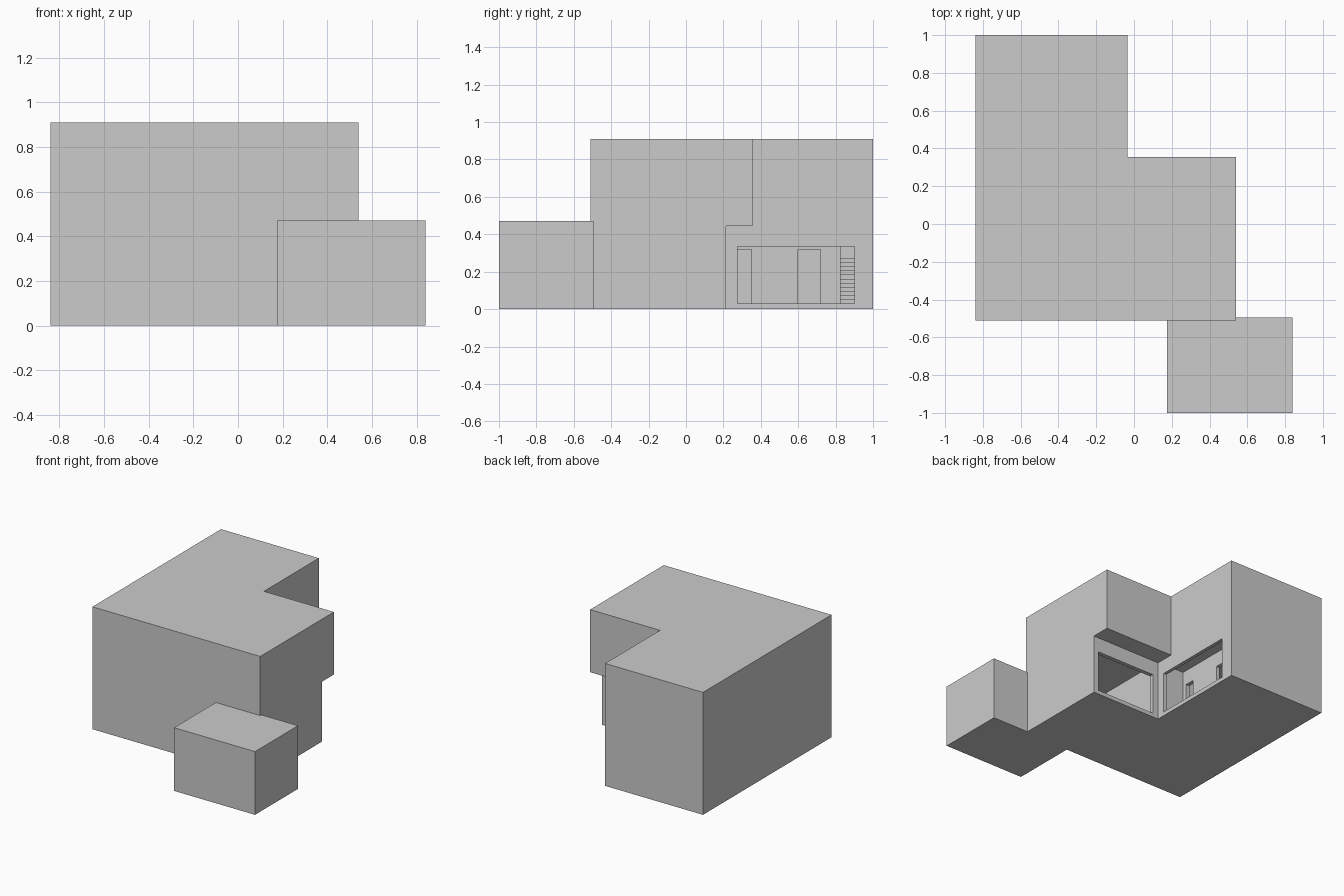
import bpy, bmesh

if "Cube" in bpy.data.objects:
    bpy.data.objects.remove(bpy.data.objects["Cube"])


def prism(name, outline, z0, z1):
    """Closed solid from a plan outline, extruded from z0 to z1."""
    bm = bmesh.new()
    base = bm.faces.new([bm.verts.new((x, y, z0)) for x, y in outline])
    top = bmesh.ops.extrude_face_region(bm, geom=[base])
    verts = [g for g in top["geom"] if isinstance(g, bmesh.types.BMVert)]
    bmesh.ops.translate(bm, verts=verts, vec=(0, 0, z1 - z0))
    if base.is_valid is False or len(bm.faces) < len(outline) + 2:
        bm.faces.new([v for v in bm.verts if v not in verts])
    bmesh.ops.recalc_face_normals(bm, faces=bm.faces)
    mesh = bpy.data.meshes.new(name)
    bm.to_mesh(mesh)
    bm.free()
    obj = bpy.data.objects.new(name, mesh)
    bpy.context.collection.objects.link(obj)
    return obj


def box(name, x0, x1, y0, y1, z0, z1):
    return prism(name, [(x0, y0), (x1, y0), (x1, y1), (x0, y1)], z0, z1)


def l_plan(inner_y):
    return [(-0.84, -0.51), (0.54, -0.51), (0.54, inner_y),
            (-0.035, inner_y), (-0.035, 1.0), (-0.84, 1.0)]


def carve(target, *bounds):
    cutter = box("cutter", *bounds)
    cutter.hide_render = True
    mod = target.modifiers.new("carve", 'BOOLEAN')
    mod.operation = 'DIFFERENCE'
    mod.solver = 'EXACT'
    mod.object = cutter
    bpy.context.view_layer.objects.active = target
    bpy.ops.object.modifier_apply(modifier=mod.name)
    bpy.data.objects.remove(cutter)


FLOOR, CEILING, HEAD = 0.03, 0.43, 0.335

# Main storeys: the upper one overhangs the set-back ground floor
ground = prism("ground_floor", l_plan(0.215), 0, 0.445)
prism("upper_floor", l_plan(0.355), 0.445, 0.91)

# Low front annex
box("annex", 0.175, 0.84, -1.0, -0.495, 0, 0.47)

# Rooms behind the two wide openings
carve(ground, -0.01, 0.515, -0.48, 0.185, FLOOR, CEILING)
carve(ground, -0.235, -0.06, 0.245, 0.97, FLOOR, CEILING)
carve(ground, -0.48, -0.265, 0.246, 0.795, FLOOR, CEILING)

# Wide openings onto the court
carve(ground, 0.01, 0.5, 0.15, 0.25, FLOOR, HEAD)
carve(ground, -0.1, 0.0, 0.275, 0.9, FLOOR, HEAD)

# Inner doorways
for y0, y1 in ((0.275, 0.35), (0.6, 0.72)):
    carve(ground, -0.29, -0.2, y0, y1, FLOOR, 0.32)

# Stairwell and stairs climbing towards the left side
carve(ground, -0.6, -0.2, 0.825, 0.968, FLOOR, CEILING)
STEPS = 11
for i in range(STEPS):
    box(f"stair_step_{i + 1}", -0.6, -0.25 - i * 0.03, 0.825, 0.968,
        FLOOR + i * 0.022, FLOOR + (i + 1) * 0.022)
